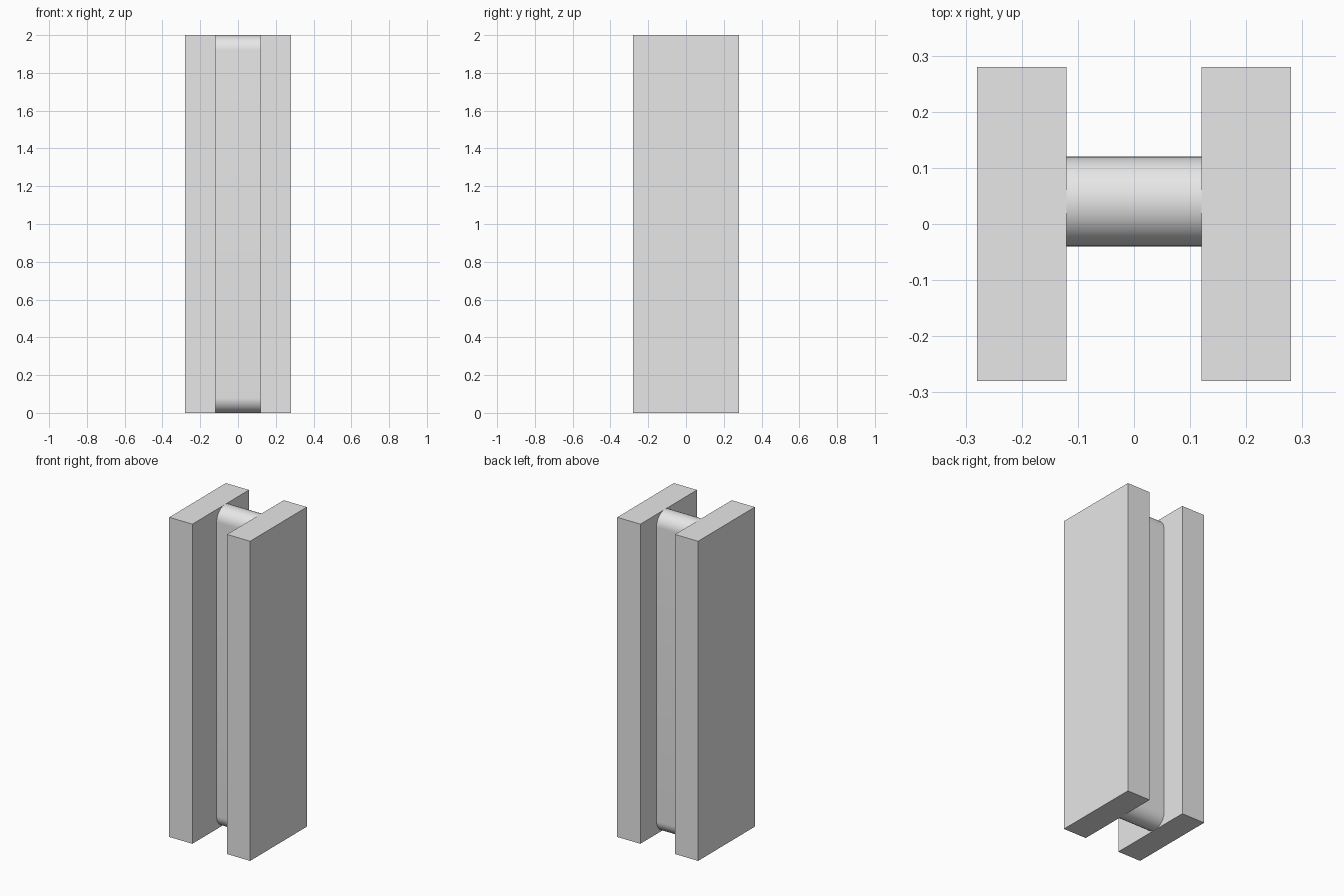
import bpy, bmesh, math
from mathutils import Vector

if "Cube" in bpy.data.objects:
    bpy.data.objects.remove(bpy.data.objects["Cube"], do_unlink=True)

HEIGHT = 2.0
SIDE = 0.28      # outer half width and half depth
GAP = 0.12       # half width of the slot between the plates
RADIUS = 0.08    # rounding of the web ends
WEB_Y = 0.04     # web sits slightly behind the centre
STEPS = 24

grey = bpy.data.materials.new("plain_grey")
grey.use_nodes = True
colour = (0.8, 0.8, 0.8, 1.0)
grey.diffuse_color = colour
grey.node_tree.nodes["Principled BSDF"].inputs["Base Color"].default_value = colour


def add_object(name, bm):
    bmesh.ops.recalc_face_normals(bm, faces=bm.faces)
    mesh = bpy.data.meshes.new(name)
    bm.to_mesh(mesh)
    bm.free()
    mesh.materials.append(grey)
    obj = bpy.data.objects.new(name, mesh)
    bpy.context.collection.objects.link(obj)
    return obj


# Two upright side plates
for name, sign in (("left_plate", 1), ("right_plate", -1)):
    bm = bmesh.new()
    bmesh.ops.create_cube(bm, size=1)
    bmesh.ops.scale(bm, vec=(SIDE - GAP, 2 * SIDE, HEIGHT), verts=bm.verts)
    bmesh.ops.translate(bm, vec=(sign * (SIDE + GAP) / 2, 0, HEIGHT / 2), verts=bm.verts)
    add_object(name, bm)

# Web between the plates: a slot-shaped profile with round top and bottom
bm = bmesh.new()
profile = []
for centre_z, start in ((HEIGHT - RADIUS, 0), (RADIUS, math.pi)):
    for i in range(STEPS + 1):
        a = start + math.pi * i / STEPS
        profile.append(bm.verts.new((-GAP, WEB_Y + RADIUS * math.cos(a),
                                     centre_z + RADIUS * math.sin(a))))
face = bm.faces.new(profile)
extruded = bmesh.ops.extrude_face_region(bm, geom=[face], use_keep_orig=True)
moved = [g for g in extruded["geom"] if isinstance(g, bmesh.types.BMVert)]
bmesh.ops.translate(bm, vec=Vector((2 * GAP, 0, 0)), verts=moved)
web = add_object("centre_web", bm)

# Smooth the rounded ends, keep the side outlines sharp
bpy.ops.object.select_all(action="DESELECT")
web.select_set(True)
bpy.context.view_layer.objects.active = web
bpy.ops.object.shade_smooth_by_angle(angle=math.radians(30))
